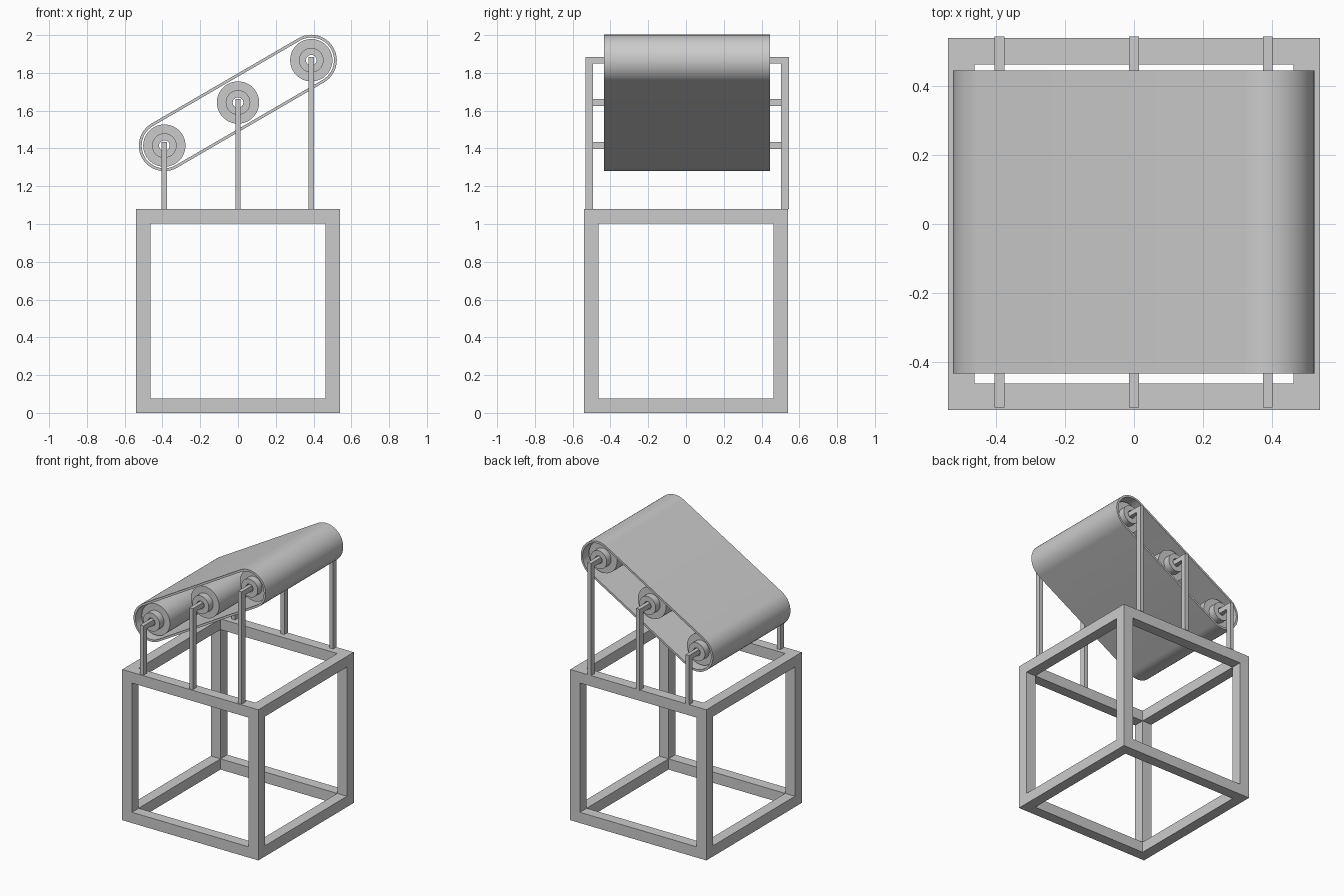
import bpy, bmesh, math
from mathutils import Vector

cube = bpy.data.objects.get("Cube")
if cube:
    bpy.data.objects.remove(cube, do_unlink=True)

GREY = (0.6, 0.6, 0.6, 1)
grey = bpy.data.materials.new("light_grey")
grey.use_nodes = True
grey.diffuse_color = GREY
grey.node_tree.nodes["Principled BSDF"].inputs["Base Color"].default_value = GREY


def finish(name, bm, smooth=False):
    bmesh.ops.recalc_face_normals(bm, faces=bm.faces)
    mesh = bpy.data.meshes.new(name)
    bm.to_mesh(mesh)
    bm.free()
    mesh.materials.append(grey)
    obj = bpy.data.objects.new(name, mesh)
    bpy.context.collection.objects.link(obj)
    if smooth:
        bpy.ops.object.select_all(action='DESELECT')
        obj.select_set(True)
        bpy.context.view_layer.objects.active = obj
        bpy.ops.object.shade_smooth_by_angle(angle=math.radians(30))
    return obj


def add_box(bm, lo, hi):
    lo, hi = Vector(lo), Vector(hi)
    for v in bmesh.ops.create_cube(bm, size=1)["verts"]:
        v.co = (lo + hi) / 2 + v.co * (hi - lo)


def skin(bm, rings):
    """Join closed rings of points into a closed loop of quads."""
    rows = [[bm.verts.new(p) for p in ring] for ring in rings]
    for i, row in enumerate(rows):
        nxt = rows[(i + 1) % len(rows)]
        for j in range(len(row)):
            k = (j + 1) % len(row)
            bm.faces.new((row[j], row[k], nxt[k], nxt[j]))


# Open cubic frame: four uprights, and rails between them at both levels
H, T = 0.54, 0.077
bm = bmesh.new()
for sx in (-1, 1):
    for sy in (-1, 1):
        x, y = sx * (H - T / 2), sy * (H - T / 2)
        add_box(bm, (x - T / 2, y - T / 2, 0), (x + T / 2, y + T / 2, 2 * H))
for z in (0, 2 * H - T):
    for s in (-1, 1):
        c = s * (H - T / 2)
        add_box(bm, (T - H, c - T / 2, z), (H - T, c + T / 2, z + T))
        add_box(bm, (c - T / 2, T - H, z), (c + T / 2, H - T, z + T))
finish("base_frame", bm)

# Rollers on an inclined line, each on an axle held by two posts
MID_Y = 0.006
centres = {"lower": (-0.39, 1.415), "middle": (0, 1.643), "upper": (0.388, 1.867)}
DRUM, HUB, BORE = 0.112, 0.065, 0.028
profile = [(BORE, -0.43), (HUB, -0.43), (HUB, -0.38), (DRUM, -0.38),
           (DRUM, 0.38), (HUB, 0.38), (HUB, 0.43), (BORE, 0.43)]
SIDES = 48
for name, (cx, cz) in centres.items():
    bm = bmesh.new()
    skin(bm, [[(cx + r * math.cos(a), MID_Y + y, cz + r * math.sin(a)) for r, y in profile]
              for a in (2 * math.pi * i / SIDES for i in range(SIDES))])
    finish(name + "_roller", bm, smooth=True)

    bm = bmesh.new()
    add_box(bm, (cx - 0.014, MID_Y - 0.5, cz - 0.018), (cx + 0.014, MID_Y + 0.5, cz + 0.018))
    finish(name + "_axle", bm)
    for side, s in (("front", -1), ("back", 1)):
        y = MID_Y + s * 0.518
        bm = bmesh.new()
        add_box(bm, (cx - 0.014, y - 0.02, 2 * H), (cx + 0.014, y + 0.02, cz + 0.018))
        finish(f"{name}_{side}_post", bm)

# Belt: a thin band wrapped round the two end rollers
OUTER, INNER, HALF = 0.135, 0.12, 0.439
(x0, z0), (x1, z1) = centres["lower"], centres["upper"]
slope = math.atan2(z1 - z0, x1 - x0)
ARC = 24
rings = []
for (cx, cz), start in (((x1, z1), slope - math.pi / 2), ((x0, z0), slope + math.pi / 2)):
    for i in range(ARC + 1):
        a = start + math.pi * i / ARC
        rings.append([(cx + r * math.cos(a), MID_Y + y, cz + r * math.sin(a))
                      for r, y in ((OUTER, -HALF), (OUTER, HALF), (INNER, HALF), (INNER, -HALF))])
bm = bmesh.new()
skin(bm, rings)
finish("conveyor_belt", bm, smooth=True)
